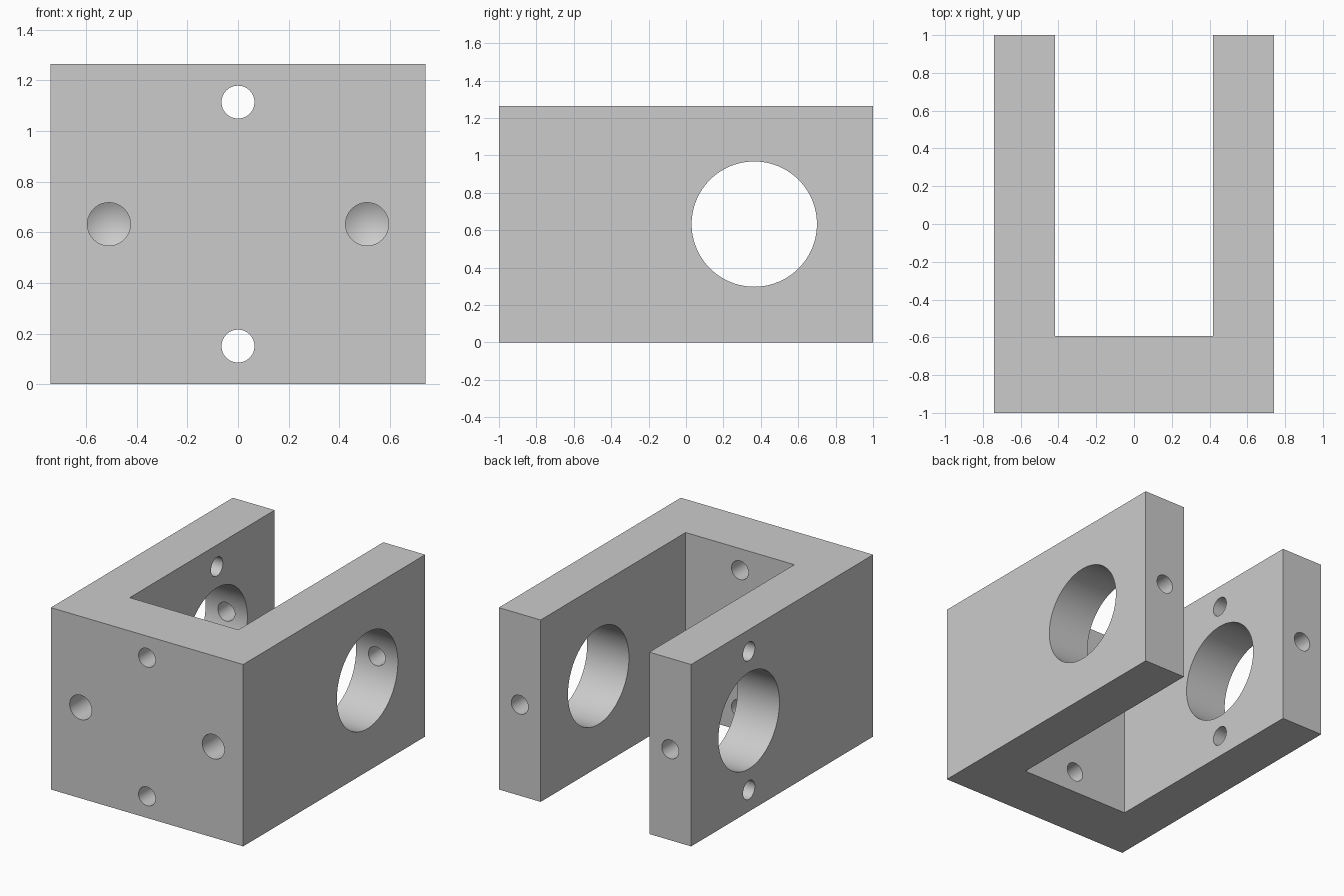
import bpy
import bmesh
import math
from mathutils import Matrix, Vector

if "Cube" in bpy.data.objects:
    bpy.data.objects.remove(bpy.data.objects["Cube"], do_unlink=True)

HALF_W, HALF_L, HEIGHT = 0.74, 1.0, 1.265
SLOT_X, SLOT_Y = 0.418, -0.593
MID_Z = HEIGHT / 2
BORE_Y, BORE_R = 0.365, 0.335
HOLE_R, HOLE_DZ = 0.065, 0.482

# Single machined metal colour
metal = bpy.data.materials.new("plain grey")
metal.use_nodes = True
grey = (0.6, 0.6, 0.6, 1)
metal.diffuse_color = grey
metal.node_tree.nodes["Principled BSDF"].inputs["Base Color"].default_value = grey


def mesh_object(name, bm):
    bmesh.ops.recalc_face_normals(bm, faces=bm.faces)
    mesh = bpy.data.meshes.new(name)
    bm.to_mesh(mesh)
    bm.free()
    mesh.materials.append(metal)
    obj = bpy.data.objects.new(name, mesh)
    bpy.context.collection.objects.link(obj)
    return obj


def drill(name, start, end, radius, sides=48, tip=0):
    """Cylinder from start to end, with an optional conical drill tip."""
    start, end = Vector(start), Vector(end)
    axis = end - start
    bm = bmesh.new()
    bmesh.ops.create_cone(bm, cap_ends=True, segments=sides, radius1=radius,
                          radius2=radius, depth=axis.length)
    if tip:
        cap = max(bm.faces, key=lambda f: f.calc_center_median().z)
        point = bmesh.ops.poke(bm, faces=[cap])["verts"][0]
        point.co.z += tip
    turn = axis.to_track_quat('Z', 'Y').to_matrix().to_4x4()
    bm.transform(Matrix.Translation((start + end) / 2) @ turn)
    return mesh_object(name, bm)


# U-shaped bracket body, extruded from its plan
plan = [(-HALF_W, -HALF_L), (HALF_W, -HALF_L), (HALF_W, HALF_L), (SLOT_X, HALF_L),
        (SLOT_X, SLOT_Y), (-SLOT_X, SLOT_Y), (-SLOT_X, HALF_L), (-HALF_W, HALF_L)]
bm = bmesh.new()
base = bm.faces.new([bm.verts.new((x, y, 0)) for x, y in plan])
top = bmesh.ops.extrude_face_region(bm, geom=[base])["geom"]
bmesh.ops.translate(bm, vec=(0, 0, HEIGHT),
                    verts=[v for v in top if isinstance(v, bmesh.types.BMVert)])
body = mesh_object("bracket_body", bm)

# Large bore through both arms
cutters = [drill("bore_cutter", (-1, BORE_Y, MID_Z), (1, BORE_Y, MID_Z), BORE_R, 96)]
for side in (-1, 1):
    z = MID_Z + side * HOLE_DZ
    # Through holes in the front wall, and beside the bore in the right arm
    cutters.append(drill("wall_hole_cutter", (0, -1.2, z), (0, -0.4, z), HOLE_R))
    cutters.append(drill("arm_hole_cutter", (-1, BORE_Y, z), (-0.2, BORE_Y, z), HOLE_R))
    # Holes from the arm ends into the bore
    x = side * (HALF_W + SLOT_X) / 2
    cutters.append(drill("end_hole_cutter", (x, 1.2, MID_Z), (x, 0.5, MID_Z), HOLE_R))
    # Blind drilled holes in the front face
    x = side * 0.51
    cutters.append(drill("blind_hole_cutter", (x, -1.2, MID_Z), (x, -0.5, MID_Z),
                         0.085, tip=0.05))

for cutter in cutters:
    cutter.hide_render = True
    cutter.hide_viewport = True
    cut = body.modifiers.new(cutter.name, 'BOOLEAN')
    cut.operation = 'DIFFERENCE'
    cut.solver = 'EXACT'
    cut.object = cutter

# Bake the cuts, then remove the cutters
bpy.context.view_layer.update()
graph = bpy.context.evaluated_depsgraph_get()
finished = bpy.data.meshes.new_from_object(body.evaluated_get(graph))
body.modifiers.clear()
body.data = finished
for cutter in cutters:
    bpy.data.objects.remove(cutter, do_unlink=True)

# Smooth bores with sharp edges
bpy.ops.object.select_all(action='DESELECT')
body.select_set(True)
bpy.context.view_layer.objects.active = body
bpy.ops.object.shade_smooth_by_angle(angle=math.radians(25))
